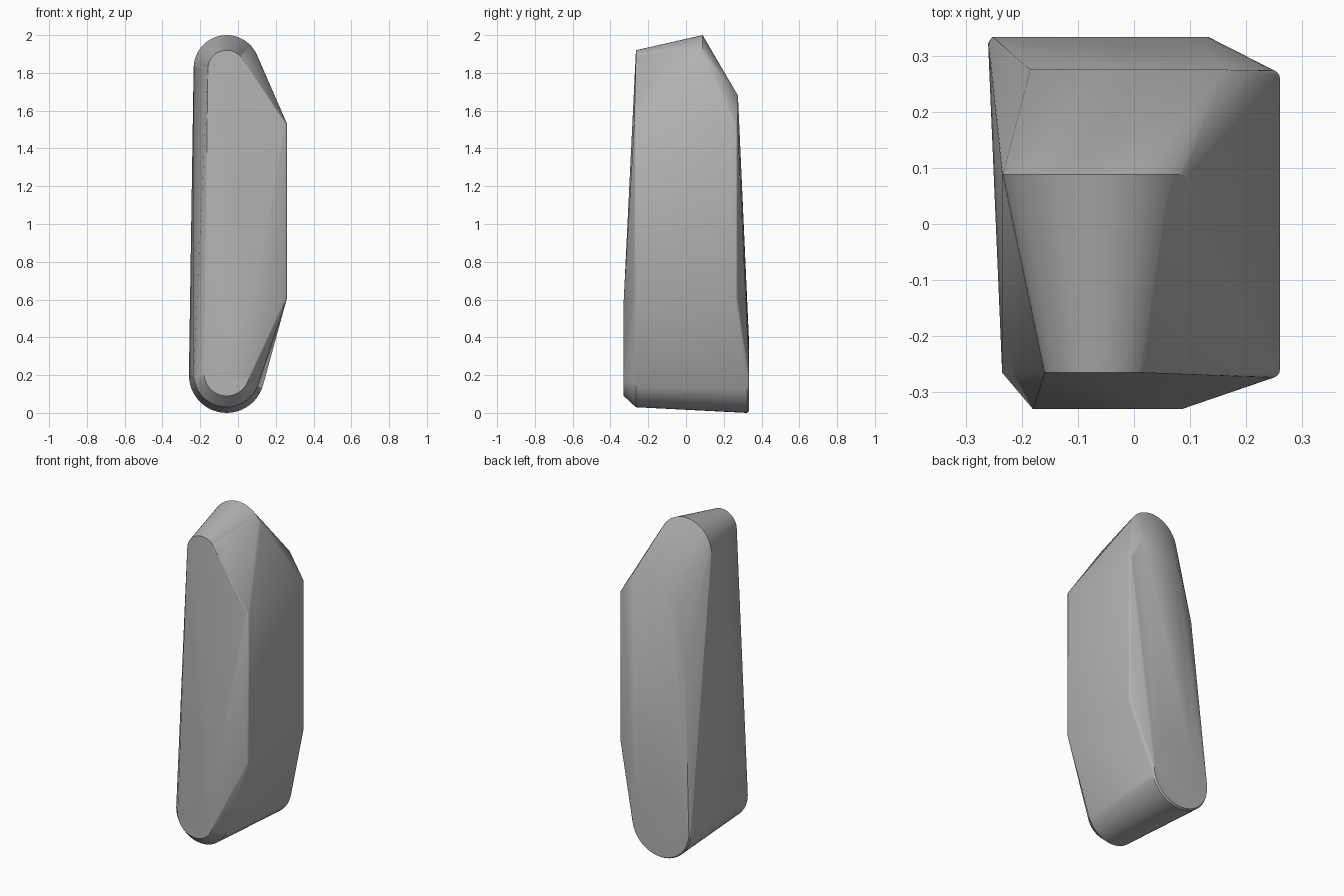
import bpy, bmesh, math

cube = bpy.data.objects.get("Cube")
if cube:
    bpy.data.objects.remove(cube, do_unlink=True)

AXIS_X = -0.06  # shared centre line of all rounded ends


def arc(y, z, r, start, end, steps=24):
    """Points of an arc in the xz plane, angles in degrees."""
    out = []
    for i in range(steps + 1):
        t = math.radians(start + (end - start) * i / steps)
        out.append((AXIS_X + r * math.cos(t), y, z + r * math.sin(t)))
    return out


points = []
# Rounded top: ridge and smaller front end
points += arc(0.088, 1.825, 0.175, 0, 180)
points += arc(-0.265, 1.82, 0.10, 0, 180)
# Rounded bottom: front rim, chamfer, and full round back pad
points += arc(-0.33, 0.21, 0.12, 180, 360)
points += arc(-0.265, 0.205, 0.175, 180, 360)
points += arc(0.322, 0.20, 0.20, 0, 360, 48)
points += arc(0.333, 0.20, 0.193, 0, 360, 48)
# Front bulge corner
points.append((0.085, -0.33, 0.59))
# Flat side plate with softened vertical edges
for z in (0.61, 1.53):
    for side in (-1, 1):
        for i in range(5):
            t = math.radians(90 * i / 4)
            points.append((0.246 + 0.014 * math.cos(t),
                           side * (0.26 + 0.014 * math.sin(t)), z))
# Sloping shoulder of the back
for x, z in ((0.16, 1.68), (-0.078, 1.6), (-0.128, 1.49), (-0.185, 1.27)):
    points.append((x, 0.275, z))

# Skin the sections into one convex body
bm = bmesh.new()
for p in points:
    bm.verts.new(p)
bmesh.ops.remove_doubles(bm, verts=bm.verts, dist=0.0005)
bmesh.ops.convex_hull(bm, input=bm.verts)
loose = [v for v in bm.verts if not v.link_faces]
bmesh.ops.delete(bm, geom=loose, context='VERTS')
bmesh.ops.dissolve_limit(bm, angle_limit=math.radians(0.3),
                         verts=bm.verts, edges=bm.edges)
bmesh.ops.recalc_face_normals(bm, faces=bm.faces)
mesh = bpy.data.meshes.new("faceted_body")
bm.to_mesh(mesh)
bm.free()

# Plain grey finish
grey = bpy.data.materials.new("plain grey")
grey.use_nodes = True
colour = (0.45, 0.45, 0.45, 1)
grey.diffuse_color = colour
grey.node_tree.nodes["Principled BSDF"].inputs["Base Color"].default_value = colour
mesh.materials.append(grey)

body = bpy.data.objects.new("faceted_body", mesh)
bpy.context.collection.objects.link(body)
bpy.context.view_layer.objects.active = body
body.select_set(True)
bpy.ops.object.shade_smooth_by_angle(angle=math.radians(30))
